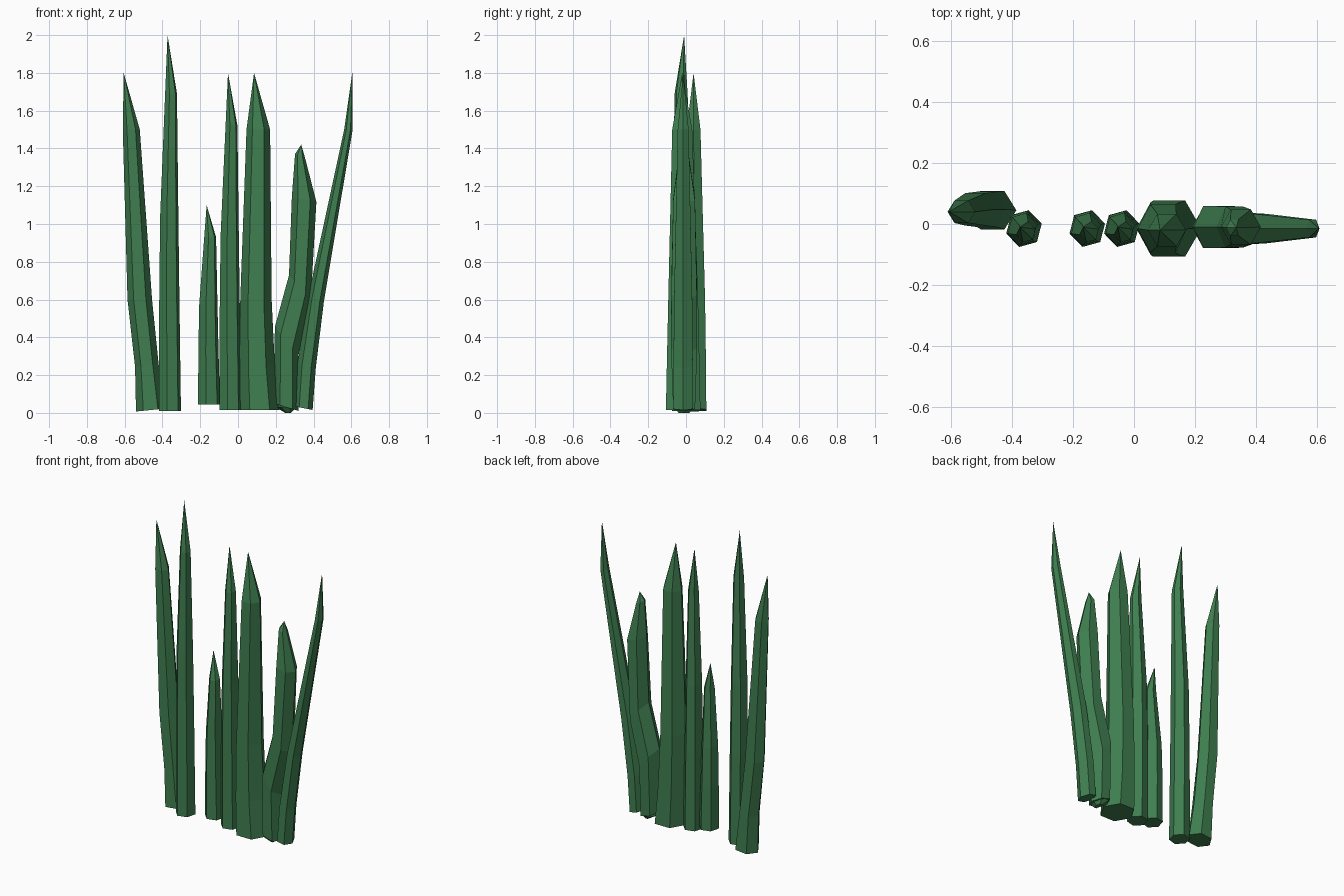
import bpy, bmesh
from math import cos, sin, pi, radians

green = bpy.data.materials.new("leaf_green")
green.diffuse_color = (0.05, 0.21, 0.08, 1)


def blade(name, rings, tip, turn=0):
    """Six-sided blade. ring = (z, left x, right x, centre y, half depth, slope)."""
    bm = bmesh.new()
    loops = []
    for z, x0, x1, cy, ry, slope in rings:
        cx, rx = (x0 + x1) / 2, (x1 - x0) / 2
        loop = []
        for i in range(6):
            a = radians(turn) + i * pi / 3
            dx = rx * cos(a)
            loop.append(bm.verts.new((cx + dx, cy + ry * sin(a) / 0.9, z + slope * dx)))
        loops.append(loop)
    bm.faces.new(loops[0][::-1])
    for a, b in zip(loops, loops[1:]):
        for i in range(6):
            j = (i + 1) % 6
            bm.faces.new((a[i], a[j], b[j], b[i]))
    top = bm.verts.new(tip)
    for i in range(6):
        bm.faces.new((loops[-1][i], loops[-1][(i + 1) % 6], top))
    bmesh.ops.recalc_face_normals(bm, faces=bm.faces)
    me = bpy.data.meshes.new(name)
    bm.to_mesh(me)
    bm.free()
    me.materials.append(green)
    ob = bpy.data.objects.new(name, me)
    bpy.context.collection.objects.link(ob)
    return ob


# Outer left blade, leaning outwards
blade("left_leaning_blade", [
    (0.015, -0.54, -0.385, 0.045, 0.065, 0.1),
    (0.25, -0.545, -0.42, 0.048, 0.06, 0.1),
    (0.60, -0.585, -0.455, 0.048, 0.055, 0),
    (1.50, -0.61, -0.52, 0.04, 0.038, 0),
], (-0.605, 0.04, 1.8))


# Slim upright blades share one profile
def slim_blade(name, x, base, height):
    k = height
    blade(name, [
        (base, x - 0.06, x + 0.06, -0.015, 0.056, 0),
        (0.29 * k, x - 0.059, x + 0.052, -0.015, 0.054, 0),
        (0.52 * k, x - 0.054, x + 0.046, -0.017, 0.05, 0),
        (0.845 * k, x - 0.027, x + 0.038, -0.026, 0.032, 0),
    ], (x - 0.013, -0.01, height), turn=15)


slim_blade("tall_slim_blade", -0.36, 0.01, 2.0)
slim_blade("short_slim_blade", -0.153, 0.045, 1.1)
slim_blade("middle_slim_blade", -0.04, 0.015, 1.8)

# Thick central blade
blade("thick_blade", [
    (0.015, 0.01, 0.22, -0.015, 0.095, 0),
    (0.25, 0.008, 0.195, -0.015, 0.09, 0),
    (0.60, 0.012, 0.178, -0.015, 0.082, 0),
    (1.50, 0.045, 0.17, -0.02, 0.055, 0),
], (0.085, -0.02, 1.8))

# Bent blade with a blunt tip
blade("bent_blade", [
    (0.03, 0.19, 0.32, -0.01, 0.06, -0.3),
    (0.38, 0.195, 0.32, -0.01, 0.072, -1.2),
    (0.66, 0.27, 0.385, -0.01, 0.07, -1.2),
    (1.13, 0.285, 0.415, -0.01, 0.06, -0.2),
    (1.36, 0.302, 0.355, -0.012, 0.028, -0.4),
], (0.335, -0.012, 1.42))

# Outer right blade, thin and leaning outwards
blade("right_leaning_blade", [
    (0.025, 0.30, 0.395, -0.015, 0.055, -0.2),
    (0.25, 0.315, 0.412, -0.015, 0.053, -0.2),
    (0.60, 0.37, 0.455, -0.015, 0.05, -0.2),
    (1.50, 0.562, 0.607, -0.015, 0.03, 0),
], (0.605, -0.015, 1.8))

# Foot of the bent blade, touching the ground
blade("bent_blade_foot", [
    (0.0, 0.25, 0.28, -0.01, 0.03, 0),
    (0.03, 0.2, 0.31, -0.01, 0.055, 0),
], (0.26, -0.01, 0.08))
